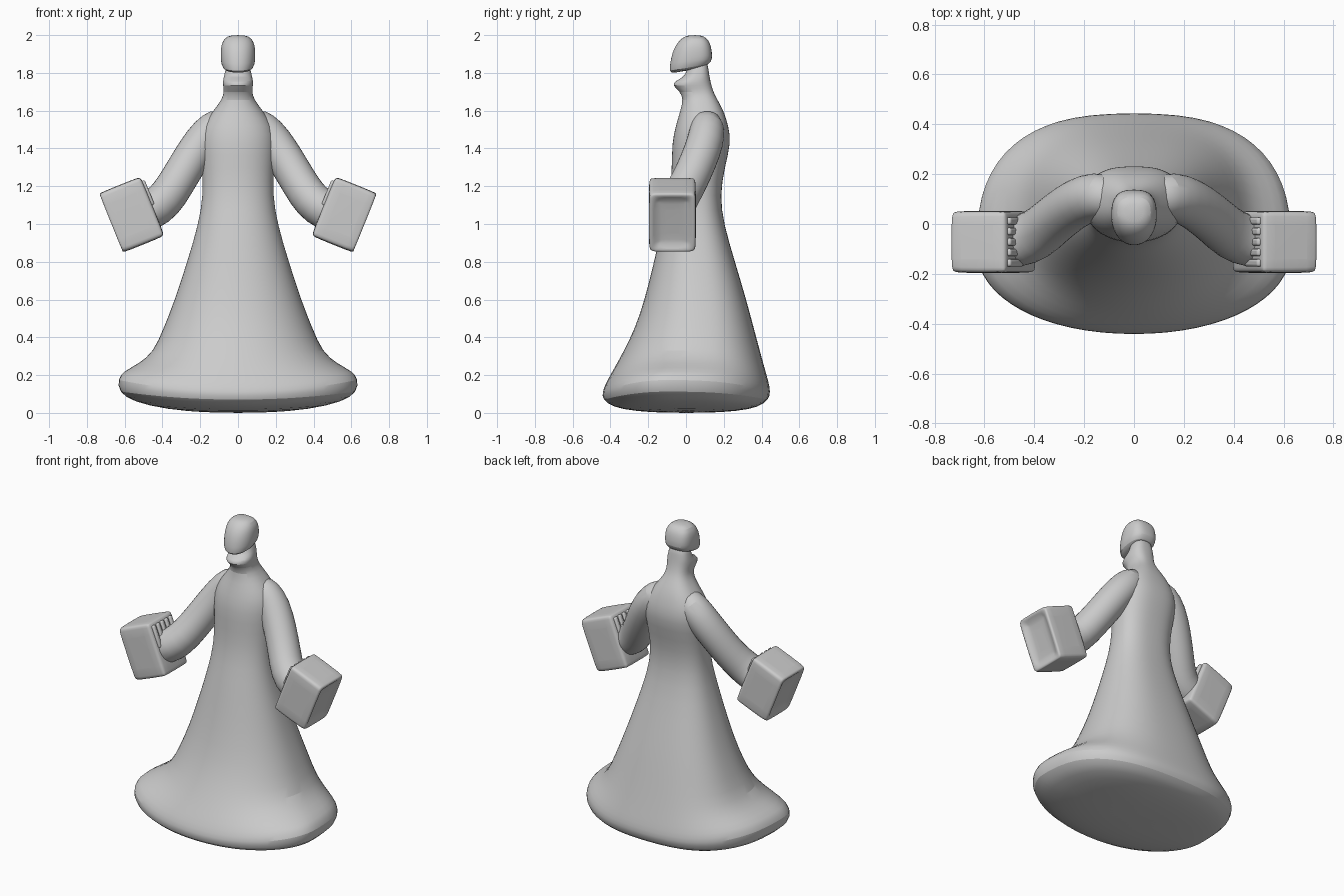
import bpy, bmesh, math
from mathutils import Vector, Matrix

cube = bpy.data.objects.get("Cube")
if cube:
    bpy.data.objects.remove(cube, do_unlink=True)

grey = bpy.data.materials.new("plain grey")
grey.use_nodes = True
grey.diffuse_color = (0.6, 0.6, 0.6, 1)
grey.node_tree.nodes["Principled BSDF"].inputs["Base Color"].default_value = (0.6, 0.6, 0.6, 1)


def finish(bm, name, mirror=False, subdiv=1, bevel=0):
    """Turn a bmesh into a named object with its modifiers."""
    bmesh.ops.recalc_face_normals(bm, faces=bm.faces)
    mesh = bpy.data.meshes.new(name)
    bm.to_mesh(mesh)
    bm.free()
    mesh.materials.append(grey)
    obj = bpy.data.objects.new(name, mesh)
    bpy.context.collection.objects.link(obj)
    if mirror:
        mod = obj.modifiers.new("Mirror", 'MIRROR')
        mod.use_mirror_merge = False
    if bevel:
        mod = obj.modifiers.new("Bevel", 'BEVEL')
        mod.width, mod.segments = bevel, 3
    if subdiv:
        mod = obj.modifiers.new("Subdivision", 'SUBSURF')
        mod.levels = mod.render_levels = subdiv
    for o in bpy.context.selected_objects:
        o.select_set(False)
    obj.select_set(True)
    bpy.context.view_layer.objects.active = obj
    bpy.ops.object.shade_smooth_by_angle(angle=math.radians(30))
    return obj


def skin(rings):
    """Bridge closed rings of points and cap both ends."""
    bm = bmesh.new()
    loops = [[bm.verts.new(p) for p in ring] for ring in rings]
    n = len(loops[0])
    for a, b in zip(loops, loops[1:]):
        for i in range(n):
            j = (i + 1) % n
            bm.faces.new((a[i], a[j], b[j], b[i]))
    bm.faces.new(loops[0])
    bm.faces.new(loops[-1])
    return bm


def section(z, half, front, back, lift=0, power=2.6, shift=0, n=32):
    """Horizontal section, round in front and squarer behind; lift raises its sides."""
    mid = (front + back) / 2 - shift
    ring = []
    for i in range(n):
        a = math.tau * i / n
        c, s = math.cos(a), math.sin(a)
        e = 2 / (power if s > 0 else 2.1)
        x = half * math.copysign(abs(c) ** e, c)
        depth = back - mid if s > 0 else mid - front
        y = mid + depth * math.copysign(abs(s) ** e, s)
        ring.append((x, y, z + lift * c * c))
    return ring


# Robe: underside, flared hem, skirt, chest, neck and pointed collar
robe = [
    section(0.0, 0.15, -0.10, 0.10),
    section(0.008, 0.38, -0.27, 0.27, 0.01),
    section(0.03, 0.56, -0.39, 0.39, 0.03, shift=0.06),
    section(0.07, 0.635, -0.445, 0.44, 0.04, shift=0.1),
    section(0.11, 0.64, -0.445, 0.45, 0.07, shift=0.1),
    section(0.16, 0.61, -0.425, 0.44, 0.06, shift=0.09),
    section(0.23, 0.53, -0.385, 0.42, 0.03, shift=0.05),
    section(0.32, 0.45, -0.335, 0.395),
    section(0.45, 0.395, -0.27, 0.36),
    section(0.60, 0.335, -0.22, 0.32),
    section(0.80, 0.27, -0.17, 0.26),
    section(1.00, 0.21, -0.125, 0.20),
    section(1.15, 0.185, -0.085, 0.18),
    section(1.30, 0.19, -0.075, 0.205),
    section(1.43, 0.205, -0.075, 0.24),
    section(1.52, 0.19, -0.055, 0.225),
    section(1.60, 0.13, -0.03, 0.20),
    section(1.66, 0.085, -0.015, 0.165),
    section(1.70, 0.073, -0.03, 0.145),
    section(1.735, 0.08, -0.075, 0.135),
    section(1.755, 0.08, -0.06, 0.13),
    section(1.78, 0.075, -0.01, 0.125),
    section(1.81, 0.068, 0.005, 0.12),
    section(1.88, 0.05, 0.01, 0.11),
]
finish(skin(robe), "robe")

# Head: hooded shape overhanging the neck, chin lower than the nape
head = []
for z, half, front, back, slope in [
    (1.815, 0.055, -0.07, 0.08, 0.20), (1.825, 0.082, -0.088, 0.125, 0.20),
    (1.86, 0.092, -0.086, 0.14, 0.12), (1.91, 0.093, -0.073, 0.138, 0),
    (1.955, 0.088, -0.05, 0.13, 0), (1.985, 0.07, -0.022, 0.11, 0),
    (2.0, 0.04, 0.01, 0.08, 0),
]:
    ring = section(z, half, front, back, power=2.8, n=24)
    head.append([(x, y, h + slope * (y - 0.02)) for x, y, h in ring])
finish(skin(head), "head")

# Arms: tubes swept down, outward and forward
path = [Vector(p) for p in (
    (0.06, 0.10, 1.56), (0.125, 0.115, 1.515), (0.19, 0.105, 1.44), (0.26, 0.065, 1.33),
    (0.33, 0.01, 1.21), (0.39, -0.045, 1.12), (0.46, -0.07, 1.07), (0.55, -0.07, 1.05))]
radii = [0.07, 0.095, 0.10, 0.10, 0.10, 0.105, 0.11, 0.10]
tube = []
for i, (p, r) in enumerate(zip(path, radii)):
    along = (path[min(i + 1, len(path) - 1)] - path[max(i - 1, 0)]).normalized()
    side = Vector((0, 1, 0))
    side = (side - along * side.dot(along)).normalized()
    up = along.cross(side)
    tube.append([p + r * (side * math.cos(t) + up * math.sin(t))
                 for t in (math.tau * k / 16 for k in range(16))])
finish(skin(tube), "arms", mirror=True)

# Sleeve cuffs: tilted blocks with a dented outer end
place = Matrix.Translation((0.567, -0.072, 1.048)) @ Matrix.Rotation(math.radians(22), 4, 'Y')
bm = bmesh.new()
bmesh.ops.create_cube(bm, size=1)
bmesh.ops.scale(bm, vec=(0.25, 0.25, 0.34), verts=bm.verts)
outer = max(bm.faces, key=lambda f: f.calc_center_median().x)
bmesh.ops.inset_individual(bm, faces=[outer], thickness=0.07)
bmesh.ops.translate(bm, vec=(-0.03, 0, 0), verts=outer.verts)
bm.transform(place)
finish(bm, "sleeve_cuffs", mirror=True, bevel=0.025)

# Pleats: small ribs where the arm meets the cuff
bm = bmesh.new()
for k in range(5):
    rib = bmesh.ops.create_cube(bm, size=1)["verts"]
    bmesh.ops.scale(bm, vec=(0.03, 0.03, 0.14), verts=rib)
    bmesh.ops.translate(bm, vec=(-0.122, 0.042 * (k - 2), 0.075), verts=rib)
bm.transform(place)
finish(bm, "cuff_pleats", mirror=True, subdiv=0, bevel=0.01)
